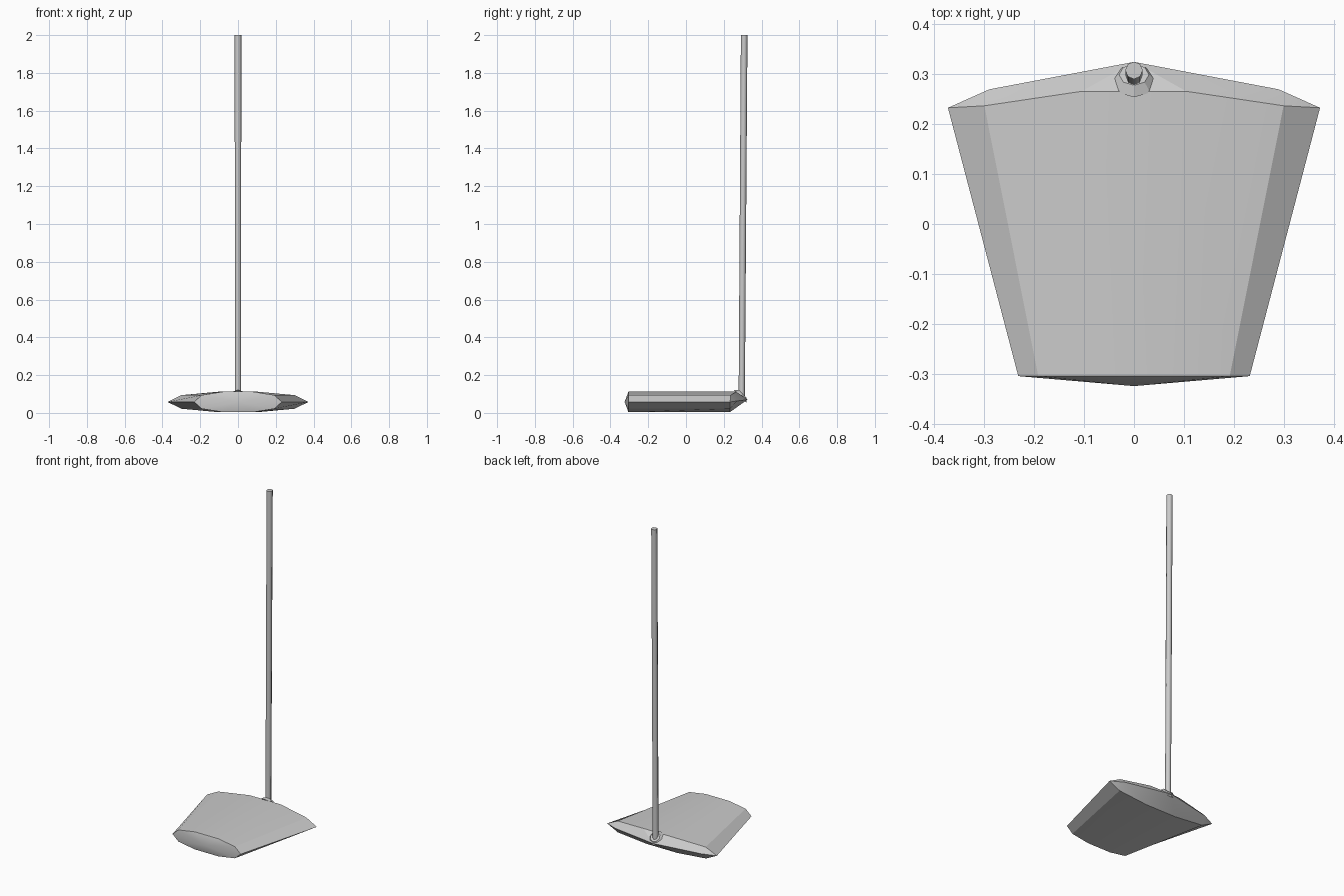
import bpy, bmesh, math
from mathutils import Vector

if "Cube" in bpy.data.objects:
    bpy.data.objects.remove(bpy.data.objects["Cube"])

def finish(name, bm, angle=20):
    bmesh.ops.recalc_face_normals(bm, faces=bm.faces)
    me = bpy.data.meshes.new(name)
    bm.to_mesh(me)
    bm.free()
    ob = bpy.data.objects.new(name, me)
    bpy.context.collection.objects.link(ob)
    bpy.ops.object.select_all(action='DESELECT')
    ob.select_set(True)
    bpy.context.view_layer.objects.active = ob
    bpy.ops.object.shade_smooth_by_angle(angle=math.radians(angle))
    return ob

MID = 0.058

def ring(bm, tip, mid, inner, tip_y, top_y, low_y):
    """Ten-sided lens section: tips 0 and 5, top 1-4, underside 6-9."""
    pts = [(tip, tip_y, MID), (mid, top_y[0], 0.094), (inner, top_y[1], 0.112),
           (-inner, top_y[1], 0.112), (-mid, top_y[0], 0.094), (-tip, tip_y, MID),
           (-mid, low_y, 0.022), (-inner, low_y, 0.004),
           (inner, low_y, 0.004), (mid, low_y, 0.022)]
    return [bm.verts.new(p) for p in pts]

# Blade: tapered faceted slab with a shallow pointed front and ridged back
bm = bmesh.new()
front = ring(bm, 0.232, 0.192, 0.08, -0.305, (-0.305, -0.305), -0.305)
back = ring(bm, 0.373, 0.300, 0.105, 0.233, (0.237, 0.266), 0.233)
nose = bm.verts.new((0, -0.325, MID))
for i in range(10):
    j = (i + 1) % 10
    bm.faces.new((front[i], front[j], back[j], back[i]))
    bm.faces.new((nose, front[j], front[i]))
right, centre, left = [bm.verts.new(p) for p in
                       ((0.29, 0.27, 0.063), (0, 0.325, 0.07), (-0.29, 0.27, 0.063))]
for a, b, c, d, e, f in ((0, 1, 2, 3, 4, 5), (0, 9, 8, 7, 6, 5)):
    for face in ((back[a], back[b], right), (back[b], back[c], right),
                 (back[c], centre, right), (back[c], back[d], centre),
                 (back[d], left, centre), (back[d], back[e], left),
                 (back[e], back[f], left)):
        bm.faces.new(face)
finish("blade", bm, 15)

# Collar: short tilted cone seated on the sloping back
bm = bmesh.new()
bmesh.ops.create_cone(bm, cap_ends=True, segments=8, radius1=0.046,
                      radius2=0.03, depth=0.018)
collar = finish("handle_collar", bm)
collar.location = (0, 0.293, 0.094)
collar.rotation_euler = (math.radians(-45), 0, 0)

# Handle: long eight-sided pole leaning slightly back
start, end = Vector((0, 0.295, 0.075)), Vector((0, 0.308, 2.0))
axis = end - start
bm = bmesh.new()
bmesh.ops.create_cone(bm, cap_ends=True, segments=8, radius1=0.0165,
                      radius2=0.0175, depth=axis.length)
handle = finish("handle", bm, 50)
handle.location = (start + end) / 2
handle.rotation_euler = axis.to_track_quat('Z', 'Y').to_euler()
